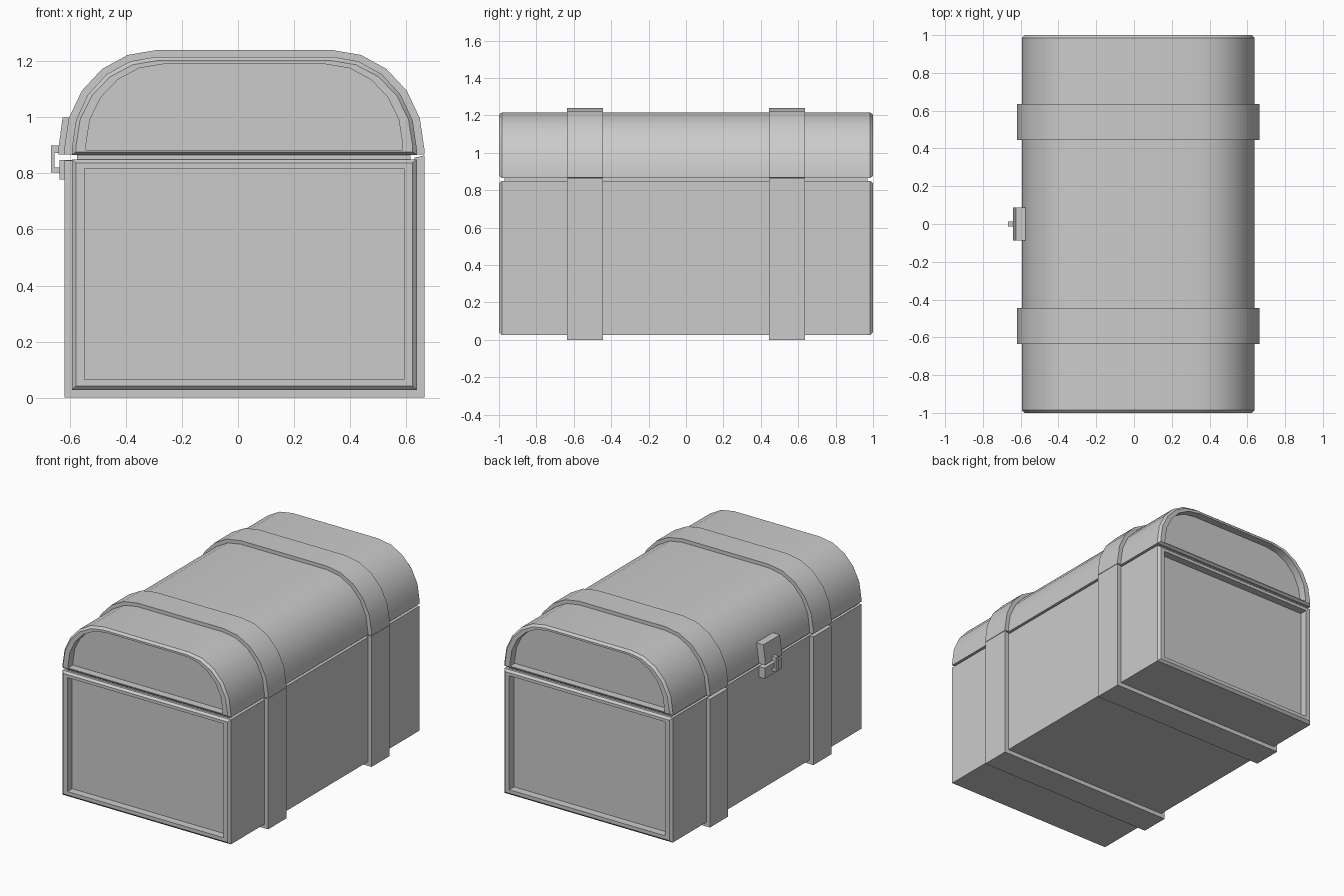
import bpy, bmesh
from math import sin, cos, pi

if "Cube" in bpy.data.objects:
    bpy.data.objects.remove(bpy.data.objects["Cube"])

CX = 0.0225  # centre of the chest body in x


def finish(name, bm, smooth=False):
    bmesh.ops.recalc_face_normals(bm, faces=bm.faces)
    me = bpy.data.meshes.new(name)
    bm.to_mesh(me)
    bm.free()
    ob = bpy.data.objects.new(name, me)
    bpy.context.collection.objects.link(ob)
    if smooth:
        bpy.ops.object.select_all(action='DESELECT')
        ob.select_set(True)
        bpy.context.view_layer.objects.active = ob
        bpy.ops.object.shade_smooth_by_angle(angle=pi / 6)
    return ob


def loft(name, loops, smooth=False):
    """Skin a series of equal-length 3D loops and cap both ends."""
    bm = bmesh.new()
    rows = [[bm.verts.new(p) for p in loop] for loop in loops]
    n = len(rows[0])
    for a, b in zip(rows, rows[1:]):
        for i in range(n):
            j = (i + 1) % n
            bm.faces.new((a[i], a[j], b[j], b[i]))
    bm.faces.new(rows[0])
    bm.faces.new(rows[-1])
    return finish(name, bm, smooth)


def remap(profile, half, z0, z1):
    """Fit an xz profile into a new half width and height range."""
    w = max(x for x, _ in profile) - CX
    lo = min(z for _, z in profile)
    hi = max(z for _, z in profile)
    return [(CX + (x - CX) * half / w, z0 + (z - lo) * (z1 - z0) / (hi - lo))
            for x, z in profile]


def panelled_shell(name, profile, bevel, recess, smooth=False):
    """Long box with chamfered ends and a recessed panel at each end."""
    b, r = remap(profile, *bevel), remap(profile, *recess)
    half = [(r, 0.95), (r, 1.0), (b, 1.0), (profile, 0.985)]
    steps = [(p, -y) for p, y in half] + [(p, y) for p, y in reversed(half)]
    return loft(name, [[(x, y, z) for x, z in p] for p, y in steps], smooth)


def prism(name, profile, y0, y1):
    return loft(name, [[(x, y, z) for x, z in profile] for y in (y0, y1)])


def band(name, outer, inner, y0, y1, smooth=False):
    """Open strap between an outer and an inner path."""
    sections = [[(o[0], y0, o[1]), (o[0], y1, o[1]),
                 (i[0], y1, i[1]), (i[0], y0, i[1])]
                for o, i in zip(outer, inner)]
    return loft(name, sections, smooth)


def dome(half, top, bottom):
    """Flat-topped arch with rounded shoulders, five sides each."""
    flat, spring = 0.315, 0.888
    right = [(half, bottom)]
    for k in range(6):
        t = k * pi / 10
        right.append((flat + (half - flat) * cos(t),
                      spring + (top - spring) * sin(t)))
    return ([(CX + x, z) for x, z in right]
            + [(CX - x, z) for x, z in reversed(right)])


# Chest body and lid
H = 0.6155
box = [(CX - H, 0.027), (CX + H, 0.027), (CX + H, 0.85), (CX - H, 0.85)]
panelled_shell("chest_body", box, (H - 0.015, 0.042, 0.838), (0.57, 0.065, 0.818))
panelled_shell("lid", dome(H, 1.216, 0.866), (H - 0.015, 0.877, 1.203),
               (0.565, 0.883, 1.19), True)

# Inner lip filling the seam
prism("seam_lip", [(-0.575, 0.845), (0.615, 0.845), (0.615, 0.87), (-0.575, 0.87)],
      -0.97, 0.97)

# Straps around body and lid, joined only on the hinge side
for side, y0 in (("front", -0.635), ("back", 0.445)):
    y1 = y0 + 0.19
    band("body_strap_" + side,
         [(-0.62, 0.847), (-0.62, 0.0), (0.665, 0.0), (0.665, 0.864)],
         [(-0.585, 0.847), (-0.585, 0.035), (0.63, 0.035), (0.63, 0.856)], y0, y1)
    band("lid_strap_" + side, dome(0.6425, 1.24, 0.867), dome(0.61, 1.21, 0.867),
         y0, y1, True)

# Latch: lid plate, body plate and C-shaped staple
prism("latch_lid_plate", [(-0.585, 0.868), (-0.64, 0.868), (-0.64, 0.895),
                          (-0.626, 1.0), (-0.575, 1.0)], -0.087, 0.087)
prism("latch_body_plate", [(-0.585, 0.778), (-0.637, 0.778),
                           (-0.637, 0.848), (-0.585, 0.848)], -0.087, 0.087)
band("latch_staple",
     [(-0.63, 0.90), (-0.668, 0.90), (-0.668, 0.803), (-0.63, 0.803)],
     [(-0.63, 0.872), (-0.654, 0.872), (-0.654, 0.822), (-0.63, 0.822)],
     -0.014, 0.014)
